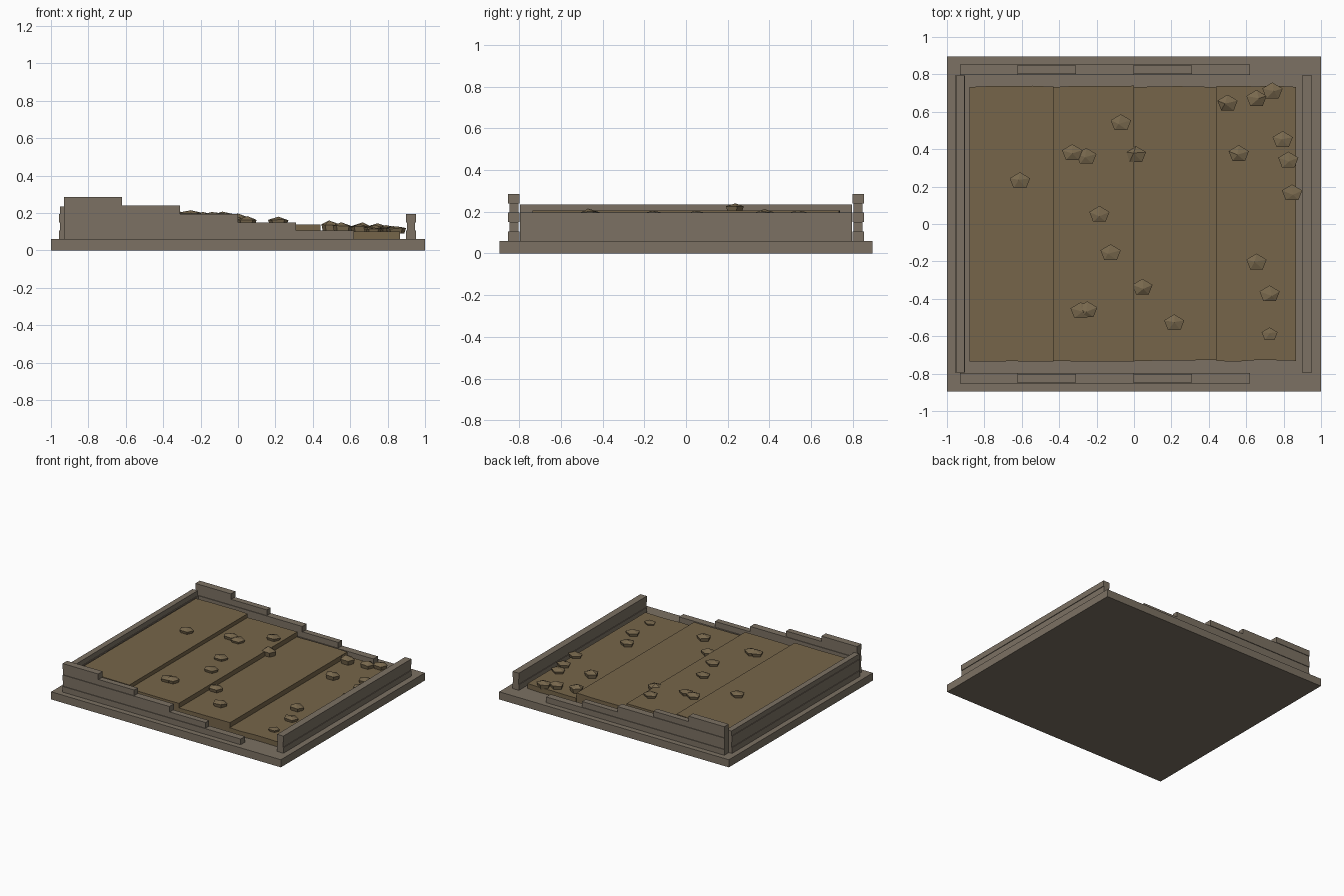
import bpy, bmesh, math, random

if "Cube" in bpy.data.objects:
    bpy.data.objects.remove(bpy.data.objects["Cube"])
random.seed(4)


def material(name, rgb):
    m = bpy.data.materials.new(name)
    m.diffuse_color = (*rgb, 1)
    m.use_nodes = True
    m.node_tree.nodes["Principled BSDF"].inputs["Base Color"].default_value = m.diffuse_color
    return m


WALL = material("grey brown stone", (0.20, 0.165, 0.125))
SOIL = material("brown soil", (0.18, 0.13, 0.067))
ROCK = material("light brown rock", (0.19, 0.14, 0.075))


def finish(name, bm, mat):
    bmesh.ops.recalc_face_normals(bm, faces=bm.faces)
    me = bpy.data.meshes.new(name)
    bm.to_mesh(me)
    bm.free()
    me.materials.append(mat)
    ob = bpy.data.objects.new(name, me)
    bpy.context.collection.objects.link(ob)
    return ob


def prism(name, outline, z0, z1, mat):
    """Extrude a flat outline straight up."""
    bm = bmesh.new()
    f = bm.faces.new([bm.verts.new((x, y, z0)) for x, y in outline])
    top = bmesh.ops.extrude_face_region(bm, geom=[f])["geom"]
    bmesh.ops.translate(bm, vec=(0, 0, z1 - z0),
                        verts=[v for v in top if isinstance(v, bmesh.types.BMVert)])
    return finish(name, bm, mat)


def box(name, x0, x1, y0, y1, z0, z1, mat):
    return prism(name, [(x0, y0), (x1, y0), (x1, y1), (x0, y1)], z0, z1, mat)


# Base plate
box("base", -1, 1, -0.895, 0.895, 0, 0.06, WALL)

# Stacked courses, every second one slightly thinner
COURSE = 0.045


def half_width(i):
    return 0.0275 if i % 2 == 0 else 0.0225


# Long side walls, stepping down toward +x
for side, label in ((-1, "front"), (1, "back")):
    for i in range(5):
        c, w, z = side * 0.825, half_width(i), 0.06 + i * COURSE
        box(f"{label}_wall_course", -0.93, 0.62 - 0.31 * i, c - w, c + w, z, z + COURSE, WALL)

# End walls
for c, count, label in ((-0.93, 4, "left"), (0.925, 3, "right")):
    for i in range(count):
        w, z = half_width(i), 0.06 + i * COURSE
        top = z + COURSE - (0.005 if i == 3 else 0)
        box(f"{label}_wall_course", c - w, c + w, -0.795, 0.795, z, top, WALL)

# Soil terraces with slightly wavy long edges
EDGES = [-0.88, -0.43, 0.0, 0.44, 0.865]
TOPS = [0.205, 0.175, 0.138, 0.10]
for k, top in enumerate(TOPS):
    a, b = EDGES[k], EDGES[k + 1]
    xs = [a + (b - a) * t / 4 for t in range(5)]
    front = [(x, -0.732 + random.uniform(-0.005, 0.005)) for x in xs]
    back = [(x, 0.735 + random.uniform(-0.005, 0.005)) for x in reversed(xs)]
    prism("soil_terrace", front + back, 0.06, top, SOIL)


def rock(x, y, z, r, h):
    """Five-sided rock with a blunt faceted cap."""
    bm = bmesh.new()
    rings = []
    for radius, height in ((0.8, -0.01), (1.0, h * 0.6)):
        ring = []
        for i in range(5):
            a = math.radians(90 + 72 * i)
            ring.append(bm.verts.new((x + r * radius * math.cos(a),
                                      y + r * 0.82 * radius * math.sin(a),
                                      z + height + (random.uniform(-.003, .003) if height > 0 else 0))))
        rings.append(ring)
    apex = bm.verts.new((x + random.uniform(-.015, .015), y + random.uniform(-.01, .01), z + h))
    lo, hi = rings
    bm.faces.new(lo)
    for i in range(5):
        j = (i + 1) % 5
        bm.faces.new((lo[i], lo[j], hi[j], hi[i]))
        bm.faces.new((hi[i], hi[j], apex))
    finish("rock", bm, ROCK)


# Scattered rocks, resting on the terrace below them
for x, y, h in ((-0.61, 0.23, 0.035), (-0.33, 0.38, 0.038), (-0.255, 0.36, 0.03),
                (-0.07, 0.54, 0.032), (-0.185, 0.05, 0.03), (-0.125, -0.155, 0.03),
                (-0.285, -0.465, 0.035), (-0.25, -0.46, 0.04), (0.01, 0.37, 0.06),
                (0.045, -0.34, 0.045), (0.215, -0.53, 0.042), (0.50, 0.645, 0.06),
                (0.56, 0.375, 0.05), (0.655, 0.67, 0.05), (0.74, 0.71, 0.045),
                (0.795, 0.45, 0.035), (0.825, 0.34, 0.03), (0.845, 0.165, 0.028),
                (0.655, -0.205, 0.042), (0.725, -0.375, 0.035), (0.725, -0.59, 0.022)):
    k = sum(x >= e for e in EDGES[1:4])
    rock(x, y, TOPS[k], 0.057 if h > 0.025 else 0.045, h)
